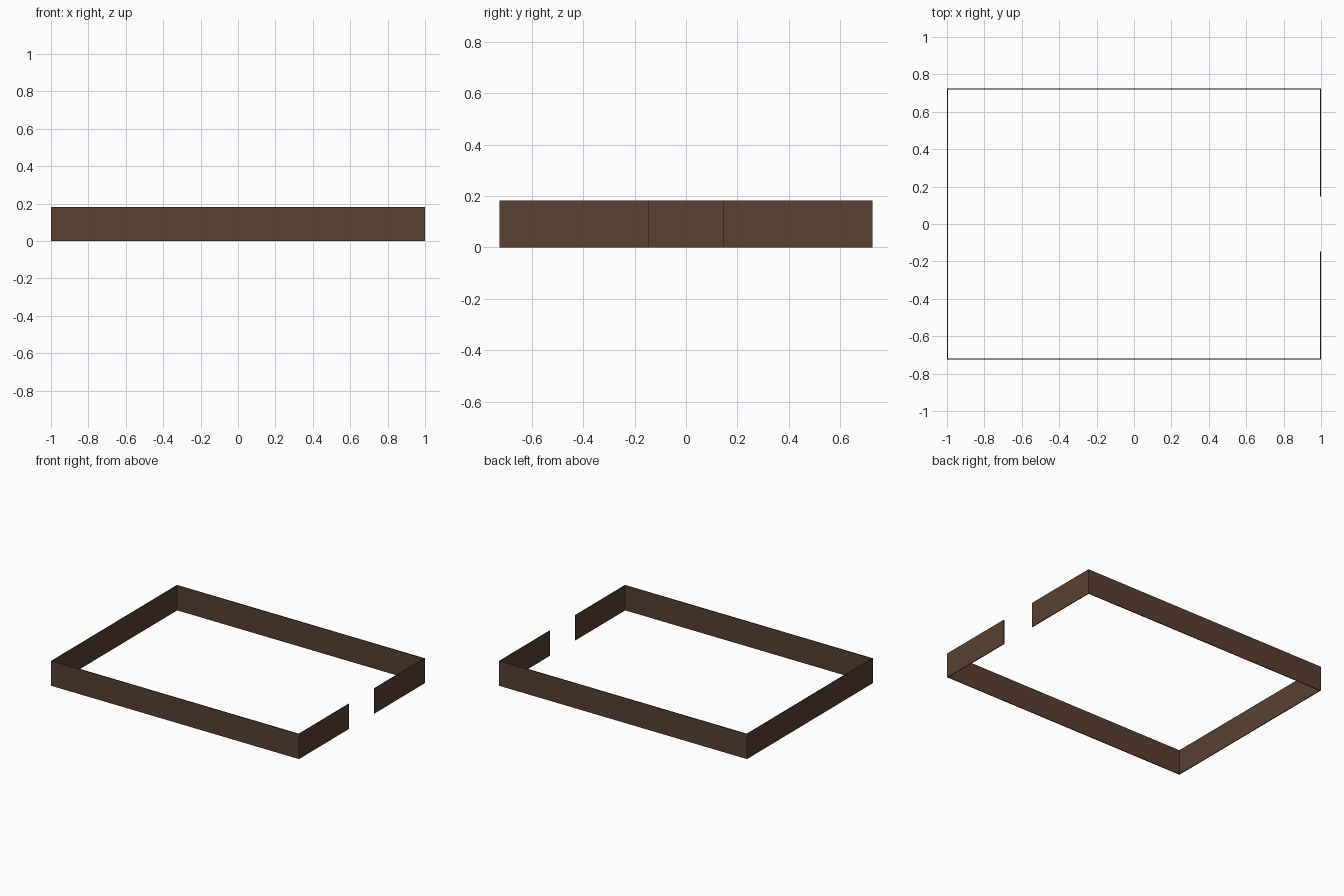
import bpy

if "Cube" in bpy.data.objects:
    bpy.data.objects.remove(bpy.data.objects["Cube"])

HX, HY, H, T, GAP = 1.0, 0.725, 0.182, 0.006, 0.146

brown = bpy.data.materials.new("dark_brown")
brown.diffuse_color = (0.1, 0.05, 0.03, 1)
brown.use_nodes = True
brown.node_tree.nodes["Principled BSDF"].inputs["Base Color"].default_value = brown.diffuse_color


def wall(name, x0, x1, y0, y1):
    bpy.ops.mesh.primitive_cube_add(size=1, location=((x0 + x1) / 2, (y0 + y1) / 2, H / 2))
    ob = bpy.context.object
    ob.name = name
    ob.scale = (x1 - x0, y1 - y0, H)
    bpy.ops.object.transform_apply(location=False, rotation=False, scale=True)
    ob.data.materials.append(brown)


# long walls
wall("front_wall", -HX, HX, -HY, -HY + T)
wall("back_wall", -HX, HX, HY - T, HY)
# closed left end
wall("left_wall", -HX, -HX + T, -HY + T, HY - T)
# right end, split by the doorway gap
wall("right_wall_front", HX - T, HX, -HY + T, -GAP)
wall("right_wall_back", HX - T, HX, GAP, HY - T)
